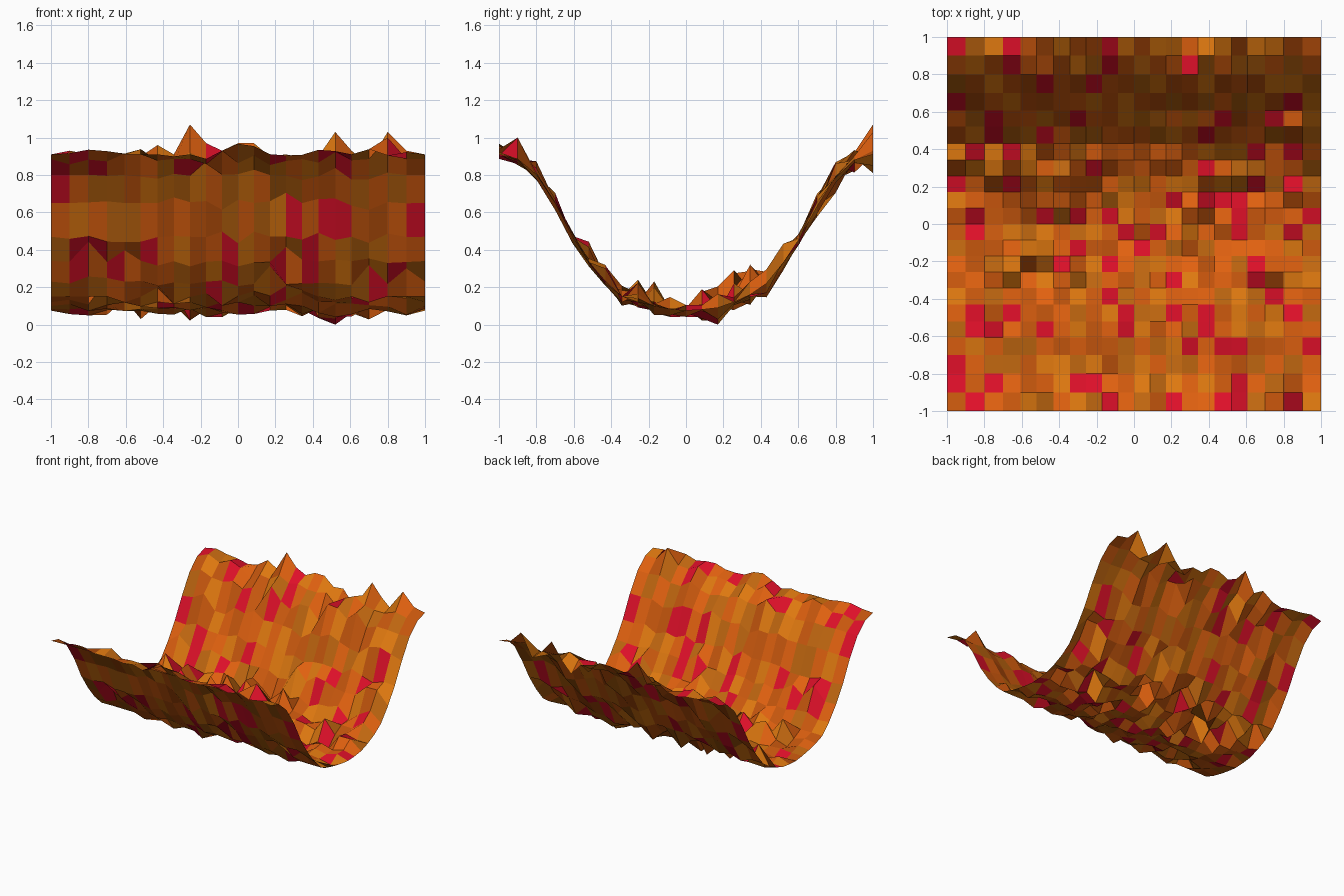
import bpy, bmesh, random

if "Cube" in bpy.data.objects:
    bpy.data.objects.remove(bpy.data.objects["Cube"])

random.seed(7)

# grid spacing: cells are slightly wider towards the rim
half = [0.085, 0.17, 0.257, 0.343, 0.43, 0.52, 0.607, 0.70, 0.80, 0.90, 1.0]
coords = [-c for c in reversed(half)] + [0.0] + half

# valley cross-section along y: lowest, typical and highest point of each row
profile = [
    (.85, .91, .97), (.84, .885, .94), (.77, .80, .88), (.60, .65, .73),
    (.43, .47, .50), (.31, .34, .45), (.19, .23, .33), (.10, .15, .26),
    (.05, .12, .30), (.05, .10, .25), (.03, .085, .15), (.02, .075, .13),
    (.02, .08, .20), (.02, .09, .23), (.07, .12, .30), (.10, .16, .33),
    (.14, .22, .30), (.28, .33, .44), (.43, .46, .50), (.56, .63, .71),
    (.70, .79, .87), (.79, .88, .98), (.81, .91, 1.0),
]

# jagged crest along the back rim
back_rim = [.91, .93, .91, .90, .88, .90, .96, .91, 1.07, .97, .93, .97,
            .97, .90, .91, .81, .90, 1.03, .93, .85, 1.03, .93, .91]


def height(i, j):
    low, mid, high = profile[j]
    if j == 22:
        return back_rim[i]
    if (i, j) == (17, 13):
        return 0.0          # lowest point of the valley floor
    if (i, j) == (20, 1):
        return 1.0          # spike on the front rim
    if i in (0, 22):
        return mid          # clean side edges
    r = random.random() ** 2
    return mid + (high - mid) * r if random.random() < 0.5 else mid - (mid - low) * r


def material(name, rgb):
    m = bpy.data.materials.new(name)
    m.diffuse_color = [((c + 0.055) / 1.055) ** 2.4 for c in rgb] + [1]
    m.use_nodes = True
    m.node_tree.nodes["Principled BSDF"].inputs["Base Color"].default_value = m.diffuse_color
    return m


# rugged sheet
bm = bmesh.new()
grid = [[bm.verts.new((x, y, height(i, j))) for i, x in enumerate(coords)]
        for j, y in enumerate(coords)]
for j in range(22):
    for i in range(22):
        f = bm.faces.new((grid[j][i], grid[j][i + 1], grid[j + 1][i + 1], grid[j + 1][i]))
        # random patchwork of oranges with scattered red
        f.material_index = random.choices(range(5), (24, 20, 18, 20, 18))[0]
mesh = bpy.data.meshes.new("valley_terrain")
bm.to_mesh(mesh)
bm.free()

for name, rgb in (("orange", (.88, .38, .06)), ("amber", (.87, .47, .06)),
                  ("ochre", (.75, .40, .06)), ("rust", (.78, .34, .05)),
                  ("red", (.87, .06, .16))):
    mesh.materials.append(material(name, rgb))

terrain = bpy.data.objects.new("valley_terrain", mesh)
bpy.context.collection.objects.link(terrain)
